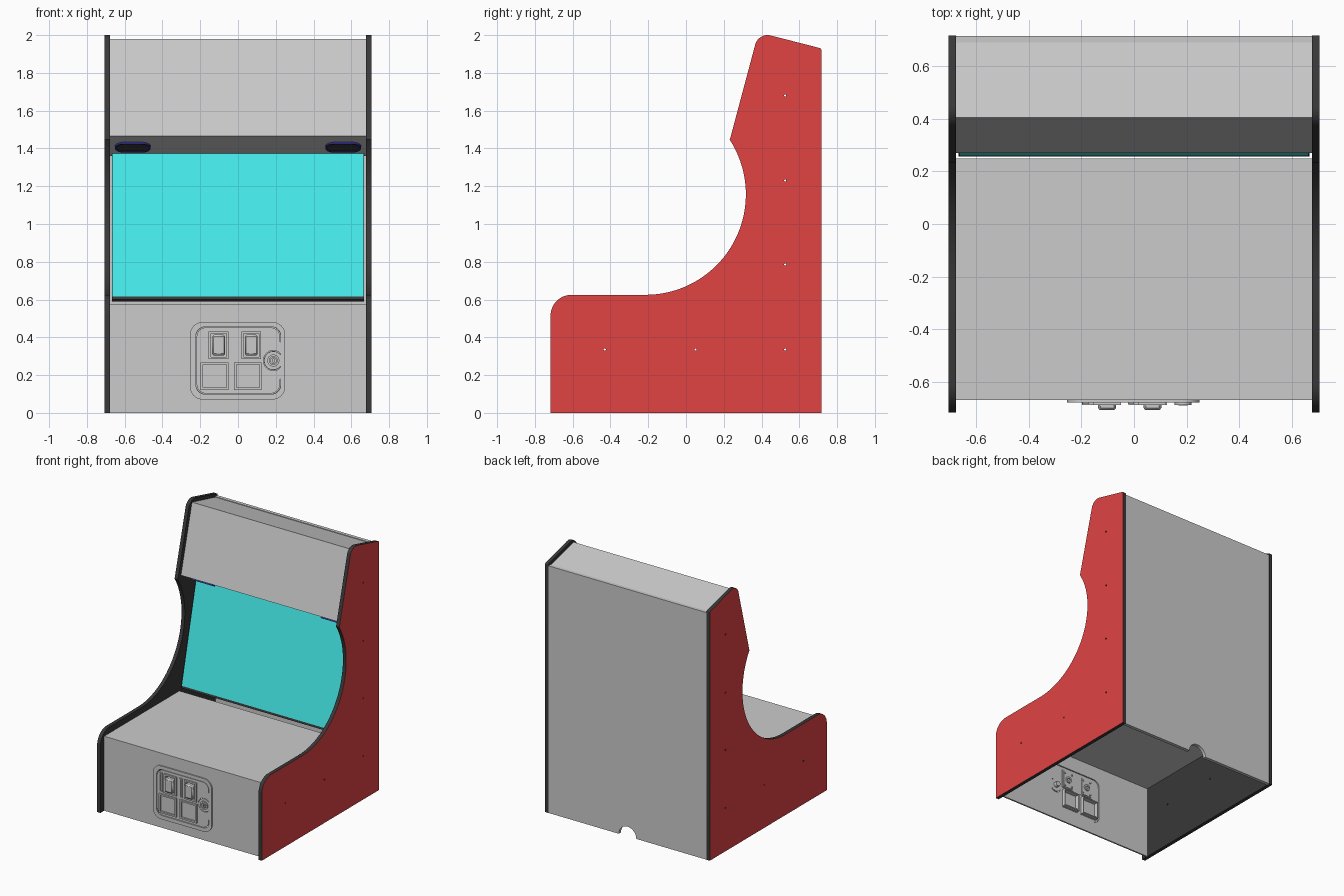
import bpy, bmesh
from math import cos, sin, radians, pi
from mathutils import Vector, Matrix

if "Cube" in bpy.data.objects:
    bpy.data.objects.remove(bpy.data.objects["Cube"])

X, Y, Z = Vector((1, 0, 0)), Vector((0, 1, 0)), Vector((0, 0, 1))
IN, OUT = 0.678, 0.706   # inner and outer faces of the side panels


def material(name, rgb):
    m = bpy.data.materials.new(name)
    m.diffuse_color = (*rgb, 1)
    m.use_nodes = True
    m.node_tree.nodes["Principled BSDF"].inputs["Base Color"].default_value = m.diffuse_color
    return m


BLACK = material("black", (0.04, 0.04, 0.04))
RED = material("red", (0.75, 0.055, 0.055))
TEAL = material("teal", (0.06, 0.82, 0.82))
BLUE = material("dark_blue", (0.03, 0.03, 0.25))


def arc(cx, cy, r, a0, a1, n=12):
    return [(cx + r * cos(radians(a0 + (a1 - a0) * i / n)),
             cy + r * sin(radians(a0 + (a1 - a0) * i / n))) for i in range(n + 1)]


def circle(cx, cy, r, n=24):
    return arc(cx, cy, r, 0, 360, n)[:-1]


def rect(x0, y0, x1, y1, r=0.0, n=8):
    if r == 0:
        return [(x0, y0), (x1, y0), (x1, y1), (x0, y1)]
    return (arc(x0 + r, y0 + r, r, 180, 270, n) + arc(x1 - r, y0 + r, r, 270, 360, n)
            + arc(x1 - r, y1 - r, r, 0, 90, n) + arc(x0 + r, y1 - r, r, 90, 180, n))


def sheet(name, loops, t, u, v, origin, mat=None, bevel=0):
    """Extrude an outline (first loop) with holes (other loops) by t, centred on origin."""
    cu = bpy.data.curves.new(name, 'CURVE')
    cu.dimensions, cu.fill_mode, cu.extrude = '2D', 'BOTH', t / 2
    for pts in loops:
        s = cu.splines.new('POLY')
        s.points.add(len(pts) - 1)
        for p, (a, b) in zip(s.points, pts):
            p.co = (a, b, 0, 1)
        s.use_cyclic_u = True
    ob = bpy.data.objects.new(name, cu)
    bpy.context.collection.objects.link(ob)
    bpy.ops.object.select_all(action='DESELECT')
    ob.select_set(True)
    bpy.context.view_layer.objects.active = ob
    bpy.ops.object.convert(target='MESH')
    ob = bpy.context.view_layer.objects.active
    w = u.cross(v)
    m = Matrix((u, v, w)).transposed().to_4x4()
    m.translation = origin
    me = ob.data
    me.transform(m)
    bm = bmesh.new()
    bm.from_mesh(me)
    bmesh.ops.remove_doubles(bm, verts=bm.verts, dist=1e-5)
    bmesh.ops.recalc_face_normals(bm, faces=bm.faces)
    bm.to_mesh(me)
    bm.free()
    if mat:
        me.materials.append(mat)
    bpy.ops.object.shade_smooth_by_angle(angle=radians(30))
    if bevel:
        b = ob.modifiers.new("bevel", 'BEVEL')
        b.width, b.segments, b.limit_method = bevel, 1, 'ANGLE'
    return ob


def front(name, loops, y0, y1, mat=None, bevel=0):
    return sheet(name, loops, abs(y1 - y0), X, Z, Y * (y0 + y1) / 2, mat, bevel)


def slab(name, p, q, t, half=IN, mat=None):
    """Board across the cabinet, its outer face running from p to q in (y, z)."""
    p, q = Vector(p), Vector(q)
    d = (q - p).normalized()
    n = Vector((d.y, -d.x)) * t
    return sheet(name, [[p, q, q + n, p + n]], half * 2, Y, Z, Vector(), mat)


# side panels: black boards with a red outer face and bolt holes
profile = ([(-0.717, 0)] + arc(-0.607, 0.515, 0.11, 180, 90)
           + arc(-0.215, 1.157, 0.532, -90, 33, 36) + [(0.235, 1.457)]
           + arc(0.432, 1.932, 0.068, 165, 76) + arc(0.705, 1.92, 0.012, 76, 0, 4)
           + [(0.717, 0)])
bolts = [(0.525, 1.68), (0.525, 1.23), (0.525, 0.785),
         (0.525, 0.335), (0.05, 0.335), (-0.43, 0.335)]
holes = [circle(a, b, 0.006, 12) for a, b in bolts]
for side, s in (("left", -1), ("right", 1)):
    panel = sheet(side + "_side_panel", [profile] + holes, OUT - IN, Y, Z,
                  X * s * (IN + OUT) / 2, BLACK)
    panel.data.materials.append(RED)
    for f in panel.data.polygons:
        if f.normal.x * s > 0.9:
            f.material_index = 1

# boards between the sides
slab("control_panel", (-0.67, 0.577), (0.25, 0.577), 0.012)
slab("marquee", (0.27, 1.465), (0.405, 1.98), 0.012)
slab("top_panel", (0.405, 1.98), (0.69, 1.91), 0.012)
slab("speaker_panel", (0.46, 1.36), (0.27, 1.465), 0.012)
front("back_panel", [[(-IN, 0)] + arc(0, 0, 0.075, 180, 0, 16)
                     + [(IN, 0), (IN, 1.915), (-IN, 1.915)]], 0.69, 0.716)

# monitor leaning back
slab("monitor_body", (0.257, 0.6), (0.44, 1.38), 0.045, 0.667, BLACK)
slab("monitor_screen", (0.258, 0.617), (0.437, 1.38), 0.006, 0.664, TEAL)

# speakers in the sloping underside of the marquee
d = Vector((0, -0.19, 0.105)).normalized()
w = X.cross(d)
for side, s in (("left", -1), ("right", 1)):
    c = Vector((s * 0.557, 0.3695, 1.41))
    oval = rect(-0.095, -0.048, 0.095, 0.048, 0.047)
    cone = rect(-0.085, -0.038, 0.085, 0.038, 0.037)
    sheet(side + "_speaker_rim", [oval, cone], 0.012, X, d, c + w * 0.004, BLUE)
    sheet(side + "_speaker_cone", [cone], 0.006, X, d, c + w * 0.003, BLACK)


# coin door
def door_outline(g):
    """Rounded door, grown by g, with a bite around the lock."""
    x0, z0, x1, z1, r = -0.222 - g, 0.1 - g, 0.225 + g, 0.455 + g, 0.05
    return (arc(x0 + r, z0 + r, r, 180, 270, 8) + arc(x1 - r, z0 + r, r, 270, 360, 8)
            + arc(0.187, 0.277, 0.05 - g, -40, -320, 20)
            + arc(x1 - r, z1 - r, r, 0, 90, 8) + arc(x0 + r, z1 - r, r, 90, 180, 8))


windows = {"left_button": (-0.155, 0.285, -0.05, 0.432),
           "right_button": (0.018, 0.285, 0.122, 0.432),
           "left_return": (-0.198, 0.122, -0.05, 0.268),
           "right_return": (-0.02, 0.122, 0.125, 0.268)}
slots = {"left": (-0.196, 0.285, -0.172, 0.432), "right": (-0.022, 0.285, 0.0, 0.432)}


def inset(b, g):
    return rect(b[0] + g, b[1] + g, b[2] - g, b[3] - g)


cuts = [inset(b, 0.01) for b in windows.values()]
front("front_panel", [rect(-IN, 0, IN, 0.577), door_outline(0)], -0.67, -0.658)
front("coin_door_frame", [rect(-0.255, 0.07, 0.25, 0.482, 0.07), door_outline(0.001)],
      -0.679, -0.668)
front("coin_door", [door_outline(-0.003)] + cuts, -0.677, -0.664)
for name, b in windows.items():
    front(name + "_bezel", [inset(b, 0), inset(b, 0.012)], -0.688, -0.66)
    mx, mz = (b[0] + b[2]) / 2, (b[1] + b[3]) / 2
    if "button" in name:
        front(name, [inset(b, 0.018)], -0.708, -0.665, bevel=0.009)
        front(name + "_backing", [inset(b, 0.008)], -0.665, -0.655)
        front(name + "_socket", [circle(mx, mz, 0.025), circle(mx, mz, 0.013)], -0.656, -0.645)
        for i, (sx, sz) in enumerate(((-1, -1), (1, -1), (-1, 1), (1, 1))):
            front(f"{name}_screw_{i}", [circle(mx + sx * 0.032, mz + sz * 0.05, 0.007, 10)],
                  -0.656, -0.648)
    else:
        front(name + "_cup", [inset(b, 0.004), inset(b, 0.012)], -0.665, -0.635)
        front(name + "_flap", [inset(b, 0.01)], -0.675, -0.668)
for side, b in slots.items():
    front(side + "_coin_slot", [inset(b, 0), inset(b, 0.006)], -0.684, -0.672)

# door lock with key slot
front("lock_plate", [circle(0.187, 0.277, 0.046)], -0.676, -0.66)
front("lock_ring", [circle(0.187, 0.277, 0.032), circle(0.187, 0.277, 0.021)], -0.688, -0.674)
front("lock_barrel", [circle(0.187, 0.277, 0.017), rect(0.184, 0.266, 0.19, 0.288)],
      -0.69, -0.674)
front("lock_body", [circle(0.187, 0.277, 0.02)], -0.662, -0.63)
